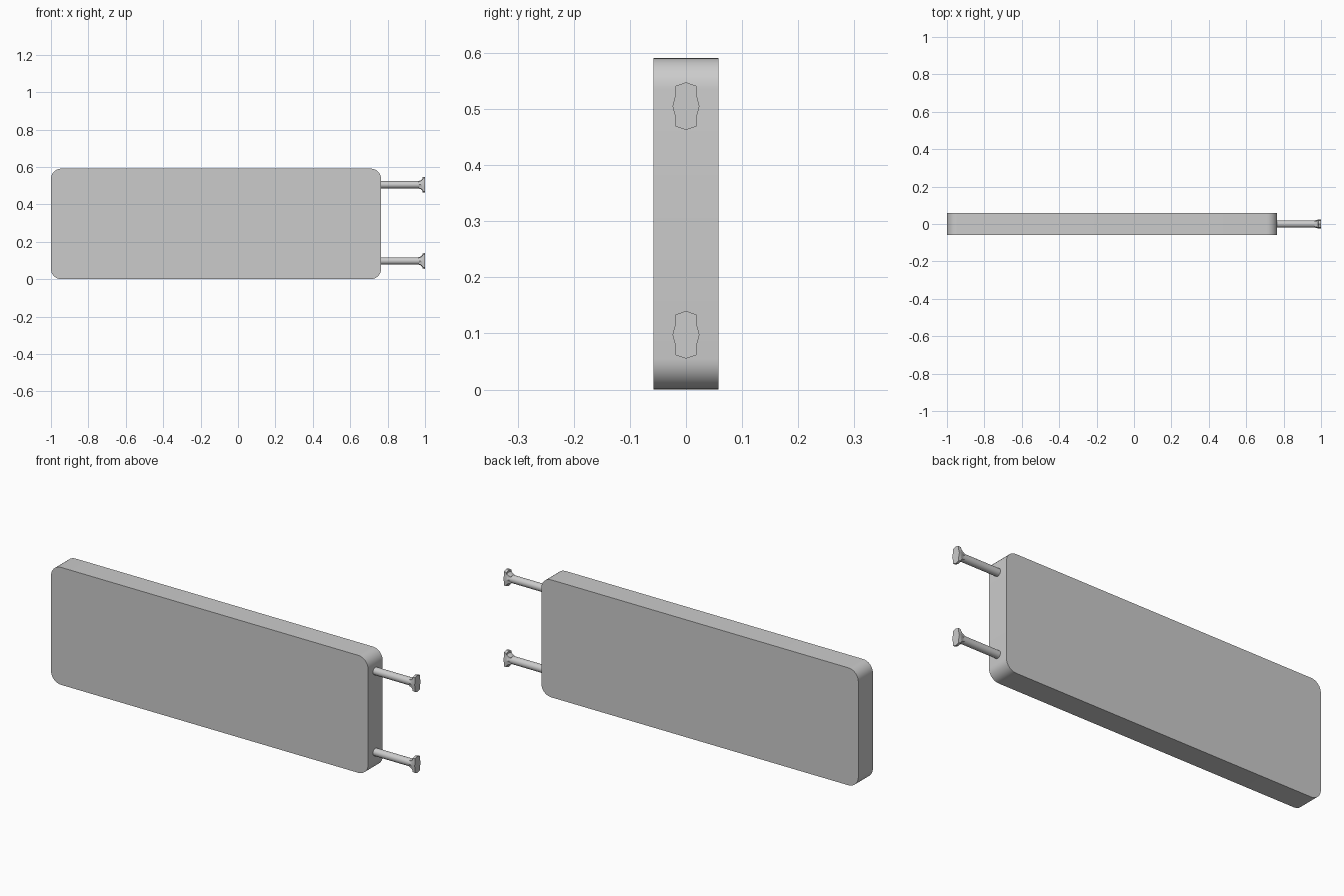
import bpy, bmesh, math

if "Cube" in bpy.data.objects:
    bpy.data.objects.remove(bpy.data.objects["Cube"])


def loft(name, rings):
    """Skin a closed solid through rings with equal point counts."""
    bm = bmesh.new()
    vr = [[bm.verts.new(p) for p in r] for r in rings]
    n = len(vr[0])
    for a, b in zip(vr, vr[1:]):
        for i in range(n):
            bm.faces.new((a[i], a[(i + 1) % n], b[(i + 1) % n], b[i]))
    bm.faces.new(vr[0])
    bm.faces.new(vr[-1])
    bmesh.ops.recalc_face_normals(bm, faces=bm.faces)
    me = bpy.data.meshes.new(name)
    bm.to_mesh(me)
    bm.free()
    ob = bpy.data.objects.new(name, me)
    bpy.context.collection.objects.link(ob)
    bpy.ops.object.select_all(action='DESELECT')
    bpy.context.view_layer.objects.active = ob
    ob.select_set(True)
    bpy.ops.object.shade_smooth_by_angle(angle=math.radians(32))
    return ob


# Slab outline with rounded corners
X0, X1, Z0, Z1, R, STEPS = -1.0, 0.765, 0.0, 0.591, 0.055, 8
outline = []
corners = [(X1 - R, Z1 - R), (X0 + R, Z1 - R), (X0 + R, Z0 + R), (X1 - R, Z0 + R)]
for k, (cx, cz) in enumerate(corners):
    for i in range(STEPS + 1):
        a = math.pi / 2 * (k + i / STEPS)
        outline.append((cx + R * math.cos(a), cz + R * math.sin(a)))
loft("slab", [[(x, y, z) for x, z in outline] for y in (-0.058, 0.058)])

# Plate outline of the pin head (y, z), completed by symmetry
quarter = [(0.024, 0), (0.019, 0.019), (0.019, 0.036), (0, 0.0425)]
half = quarter + [(-y, z) for y, z in quarter[-2::-1]]
plate = half + [(-y, -z) for y, z in half[1:-1]]


def head_ring(x, zc, fy=1.0, fz=1.0):
    return [(x, y * fy, zc + z * fz) for y, z in plate]


def circle(x, zc, r, n=24):
    return [(x, r * math.cos(2 * math.pi * i / n), zc + r * math.sin(2 * math.pi * i / n))
            for i in range(n)]


# Two pins, each a round shaft and a flared head plate
for label, zc in (("lower", 0.0975), ("upper", 0.505)):
    loft(f"{label}_pin_shaft", [circle(x, zc, 0.019) for x in (0.75, 0.985)])
    loft(f"{label}_pin_head", [
        head_ring(0.964, zc, 0.78, 0.46),
        head_ring(0.976, zc, 0.9, 0.54),
        head_ring(0.985, zc, 1.0, 0.72),
        head_ring(0.986, zc, 1.0, 0.94),
        head_ring(1.0, zc),
    ])
